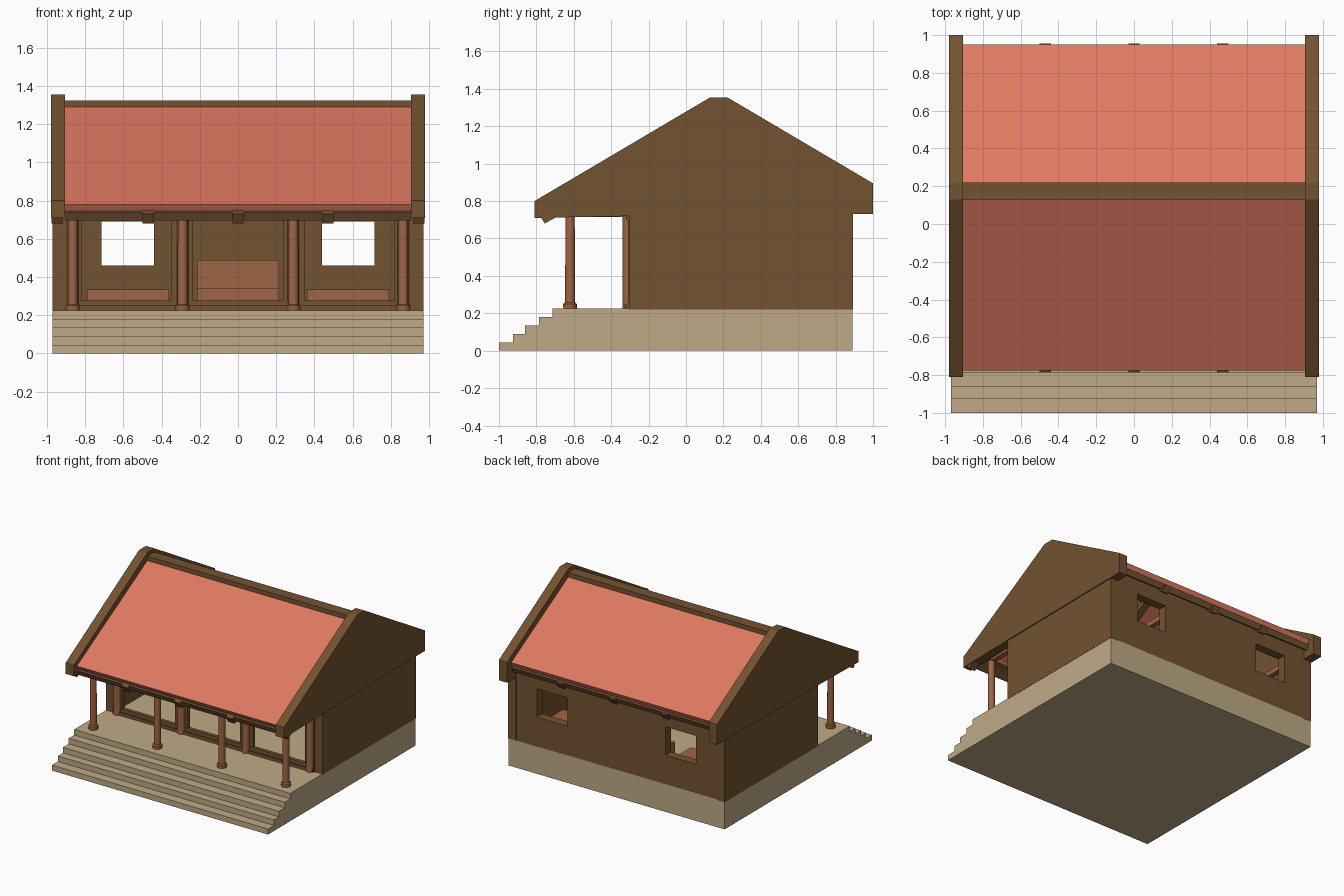
import bpy, bmesh
from math import sin, cos, tau

if "Cube" in bpy.data.objects:
    bpy.data.objects.remove(bpy.data.objects["Cube"])


def material(name, rgb):
    m = bpy.data.materials.new(name)
    m.diffuse_color = (*rgb, 1)
    m.use_nodes = True
    m.node_tree.nodes["Principled BSDF"].inputs["Base Color"].default_value = m.diffuse_color
    return m


BROWN = material("dark_wood", (0.17, 0.085, 0.03))
RED = material("roof_red", (0.73, 0.19, 0.12))
STONE = material("sandstone", (0.52, 0.40, 0.24))
WOOD = material("warm_wood", (0.35, 0.13, 0.06))


def finish(name, bm, mat, smooth=False):
    bmesh.ops.recalc_face_normals(bm, faces=bm.faces)
    me = bpy.data.meshes.new(name)
    if smooth:
        for f in bm.faces:
            f.smooth = len(f.verts) == 4 and abs(f.normal.z) < 0.5
    bm.to_mesh(me)
    bm.free()
    ob = bpy.data.objects.new(name, me)
    bpy.context.collection.objects.link(ob)
    if mat:
        me.materials.append(mat)
    return ob


def box(name, x, y, z, mat):
    """Box given by its (low, high) extents."""
    bm = bmesh.new()
    bmesh.ops.create_cube(bm, size=1)
    for v in bm.verts:
        v.co = [(r[0] + r[1]) / 2 + c * (r[1] - r[0]) for r, c in zip((x, y, z), v.co)]
    return finish(name, bm, mat)


def extrude_x(name, profile, x0, x1, mat):
    """Side (y, z) profile extruded from x0 to x1."""
    bm = bmesh.new()
    face = bm.faces.new([bm.verts.new((x0, y, z)) for y, z in profile])
    new = bmesh.ops.extrude_face_region(bm, geom=[face])["geom"]
    bmesh.ops.translate(bm, vec=(x1 - x0, 0, 0),
                        verts=[g for g in new if isinstance(g, bmesh.types.BMVert)])
    return finish(name, bm, mat)


def lathe(name, x, y, profile, mat, n=24):
    """Round post from (radius, z) points."""
    bm = bmesh.new()
    rings = [[bm.verts.new((x + r * cos(tau * i / n), y + r * sin(tau * i / n), z))
              for i in range(n)] for r, z in profile]
    for a, b in zip(rings, rings[1:]):
        for i in range(n):
            bm.faces.new((a[i], a[(i + 1) % n], b[(i + 1) % n], b[i]))
    bm.faces.new(rings[0])
    bm.faces.new(rings[-1])
    bm.normal_update()
    return finish(name, bm, mat, True)


# Stone platform with five full-width steps
steps = [(-1, 0)]
for i, y in enumerate((-1, -0.925, -0.86, -0.785, -0.715)):
    steps += [(y, 0.045 * i), (y, 0.045 * (i + 1))]
steps = steps[1:] + [(0.89, 0.225), (0.89, 0)]
extrude_x("stone_platform", steps, -0.97, 0.97, STONE)

# Side walls and raised gable ends
gable = [(-0.81, 0.71), (-0.81, 0.80), (0.13, 1.355), (0.22, 1.355),
         (1.0, 0.895), (1.0, 0.73), (0.89, 0.73), (-0.30, 0.72)]
for s, side in ((-1, "left"), (1, "right")):
    box(side + "_wall", sorted((s * 0.90, s * 0.972)), (-0.305, 0.892), (0.22, 0.74), BROWN)
    extrude_x(side + "_gable", gable, s * 0.905, s * 0.98, BROWN)

# Back wall with two window openings
wall = box("back_wall", (-0.905, 0.905), (0.82, 0.89), (0.22, 0.85), BROWN)
for s in (-1, 1):
    cutter = box("window_cutter", sorted((s * 0.44, s * 0.715)), (0.7, 1.0), (0.46, 0.69), None)
    cutter.hide_render = True
    cutter.hide_viewport = True
    mod = wall.modifiers.new("window", "BOOLEAN")
    mod.operation, mod.object, mod.solver = "DIFFERENCE", cutter, "EXACT"

# Red roof, eave boards and ridge beam
extrude_x("roof", [(-0.775, 0.78), (0.175, 1.315), (0.95, 0.875),
                   (0.925, 0.825), (0.175, 1.25), (-0.745, 0.732)], -0.905, 0.905, RED)
extrude_x("front_eave_board", [(-0.765, 0.738), (-0.745, 0.695), (-0.66, 0.743), (-0.68, 0.785)],
          -0.905, 0.905, BROWN)
extrude_x("back_eave_board", [(0.945, 0.833), (0.925, 0.79), (0.80, 0.861), (0.82, 0.9)],
          -0.905, 0.905, BROWN)
box("ridge_beam", (-0.905, 0.905), (0.13, 0.22), (1.22, 1.325), BROWN)

# Rafters following both slopes
for x in (-0.945, -0.47, 0, 0.47, 0.945):
    extrude_x("rafter", [(-0.785, 0.73), (0.175, 1.26), (0.955, 0.823),
                         (0.925, 0.775), (0.175, 1.205), (-0.755, 0.68)],
              x - 0.03, x + 0.03, BROWN)

# Columns: porch row on moulded bases, then the front wall row and the inner rows
COLS = (-0.865, -0.29, 0.29, 0.865)
for x in COLS:
    lathe("porch_column", x, -0.62, [(0.026, 0.25), (0.025, 0.76)], WOOD)
    lathe("column_base", x, -0.62,
          [(0.036, 0.22), (0.036, 0.232), (0.037, 0.235), (0.037, 0.25), (0.03, 0.257)], WOOD)
    lathe("front_wall_column", x, -0.31, [(0.03, 0.22), (0.03, 0.98)], WOOD)
    lathe("back_column", x, 0.81, [(0.03, 0.22), (0.03, 0.87)], WOOD)
    box("tie_beam", (x - 0.02, x + 0.02), (-0.64, 0.83), (0.715, 0.755), WOOD)
for y in (-0.62, 0.3):
    box("cross_beam", (-0.91, 0.91), (y - 0.02, y + 0.02), (0.72, 0.76), WOOD)

# Open timber frame along the front wall
for x0, x1 in ((-0.905, -0.82), (-0.35, -0.235), (0.235, 0.35), (0.82, 0.905)):
    box("frame_post", (x0, x1), (-0.31, -0.28), (0.22, 0.75), BROWN)
box("front_sill", (-0.9, 0.9), (-0.325, -0.28), (0.22, 0.25), BROWN)
box("front_sill_rail", (-0.9, 0.9), (-0.315, -0.285), (0.25, 0.278), BROWN)
box("front_lintel", (-0.905, 0.905), (-0.32, -0.28), (0.70, 0.77), BROWN)

# Low benches and a central stepped table inside
for s in (-1, 1):
    box("side_bench", sorted((s * 0.36, s * 0.79)), (0.45, 0.80), (0.22, 0.335), WOOD)
for x in (-0.215, -0.097, 0.1):
    w = 0.118 if x < 0 and x < -0.2 else (0.197 if x < 0 else 0.115)
    box("table_block", (x, x + w), (0.45, 0.80), (0.22, 0.34), WOOD)
box("table_upper_tier", (-0.215, 0.215), (0.60, 0.80), (0.34, 0.49), WOOD)
